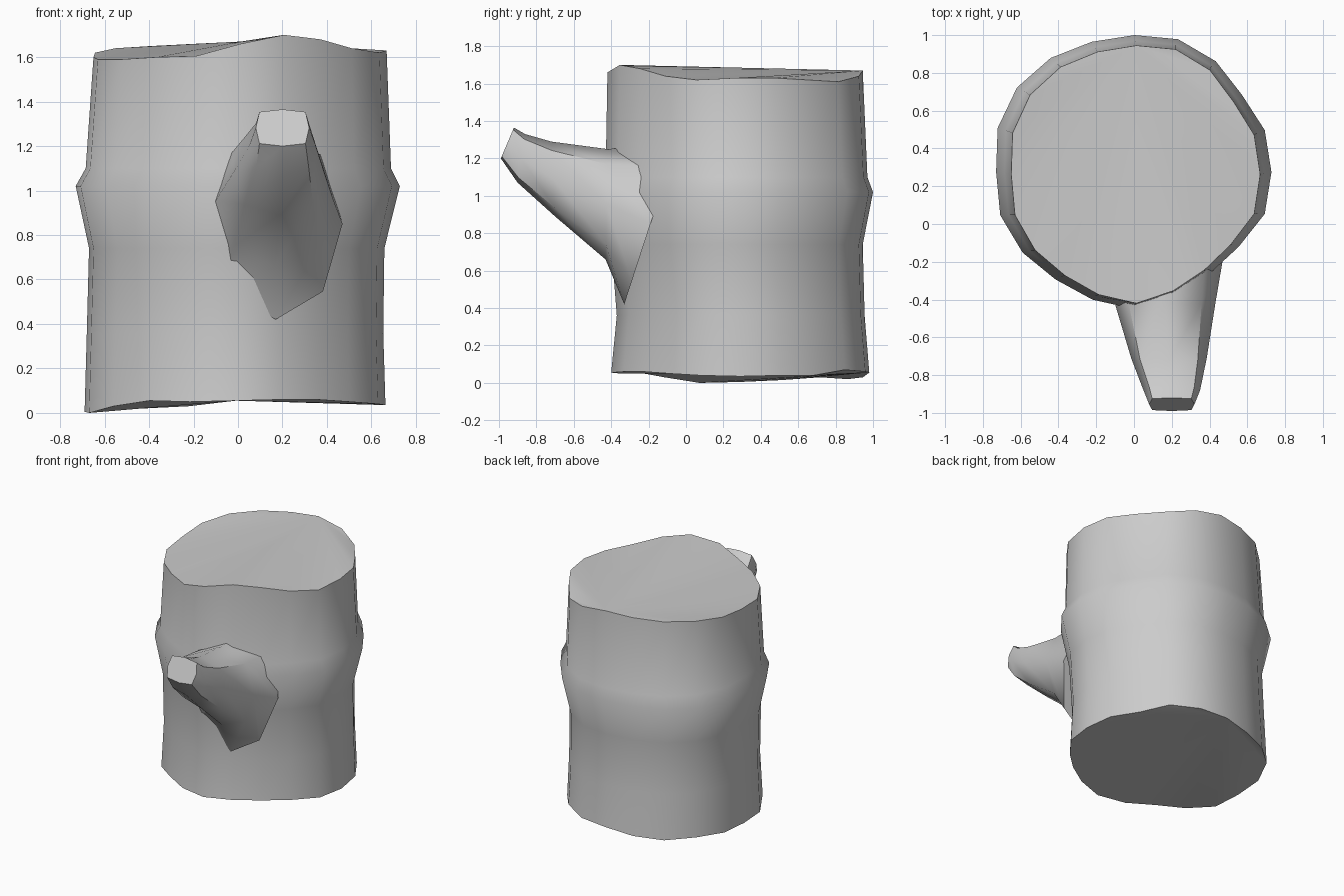
import bpy, bmesh
from math import sin, cos, pi, radians

if "Cube" in bpy.data.objects:
    bpy.data.objects.remove(bpy.data.objects["Cube"])


def loft(name, rings, fan_start, fan_end):
    """Skin closed rings; caps are fanned from the given vertex index."""
    bm = bmesh.new()
    vr = [[bm.verts.new(p) for p in ring] for ring in rings]
    n = len(vr[0])
    for a, b in zip(vr, vr[1:]):
        for i in range(n):
            j = (i + 1) % n
            bm.faces.new((a[i], a[j], b[j], b[i]))
    for ring, k in ((vr[0], fan_start), (vr[-1], fan_end)):
        for i in range(1, n - 1):
            bm.faces.new((ring[k], ring[(k + i) % n], ring[(k + i + 1) % n]))
    bmesh.ops.recalc_face_normals(bm, faces=bm.faces)
    me = bpy.data.meshes.new(name)
    bm.to_mesh(me)
    bm.free()
    ob = bpy.data.objects.new(name, me)
    bpy.context.collection.objects.link(ob)
    bpy.context.view_layer.objects.active = ob
    ob.select_set(True)
    bpy.ops.object.shade_smooth_by_angle(angle=radians(50))
    ob.select_set(False)
    return ob


# Trunk: irregular 20-sided outline, uneven sawn ends, swollen knot band
outline = [.99, .99, .96, 1.0, 1.02, 1.0, 1.0, 1.03, 1.05, 1.04,
           1.0, 1.02, 1.0, .97, .98, 1.0, .95, .92, .93, .99]
bottom_z = [.035, .04, .04, .07, .06, .055, .03, .02, .03, .015,
            .005, 0, .03, .055, .05, .055, .06, .06, .05, .04]
top_z = [1.63, 1.63, 1.62, 1.61, 1.64, 1.67, 1.66, 1.65, 1.64, 1.62,
         1.60, 1.59, 1.59, 1.60, 1.605, 1.66, 1.70, 1.68, 1.64, 1.62]


def trunk_ring(z, x0, x1, y0, y1):
    zs = z if isinstance(z, list) else [z] * 20
    return [((x0 + x1) / 2 + (x1 - x0) / 2 * r * cos(i * pi / 10),
             (y0 + y1) / 2 + (y1 - y0) / 2 * r * sin(i * pi / 10), h)
            for i, (r, h) in enumerate(zip(outline, zs))]


loft("trunk", [
    trunk_ring(bottom_z, -.69, .67, -.40, .98),
    trunk_ring(.36, -.68, .66, -.37, .955),
    trunk_ring(.74, -.67, .665, -.40, .945),
    trunk_ring(1.02, -.73, .735, -.45, 1.0),
    trunk_ring(1.10, -.685, .695, -.43, .97),
    trunk_ring(top_z, -.65, .675, -.42, .945),
], 5, 5)


# Branch stub: each section spans a top and bottom point, with a half width
def branch_ring(top, bot, xc, hw, square):
    pts = []
    for i in range(8):
        a = i * pi / 4
        k = square if i % 2 else 1
        t = .5 + .5 * k * sin(a)
        pts.append((xc + hw * k * cos(a),
                    bot[0] + (top[0] - bot[0]) * t,
                    bot[1] + (top[1] - bot[1]) * t))
    return pts


loft("branch_stub", [
    branch_ring((-.05, 1.28), (-.33, .42), .17, .30, 1.0),
    branch_ring((-.42, 1.25), (-.43, .66), .165, .265, 1.03),
    branch_ring((-.72, 1.29), (-.70, .89), .185, .20, 1.08),
    branch_ring((-.86, 1.33), (-.90, 1.07), .20, .15, 1.12),
    branch_ring((-.92, 1.365), (-.99, 1.20), .20, .12, 1.22),
], 2, 2)
